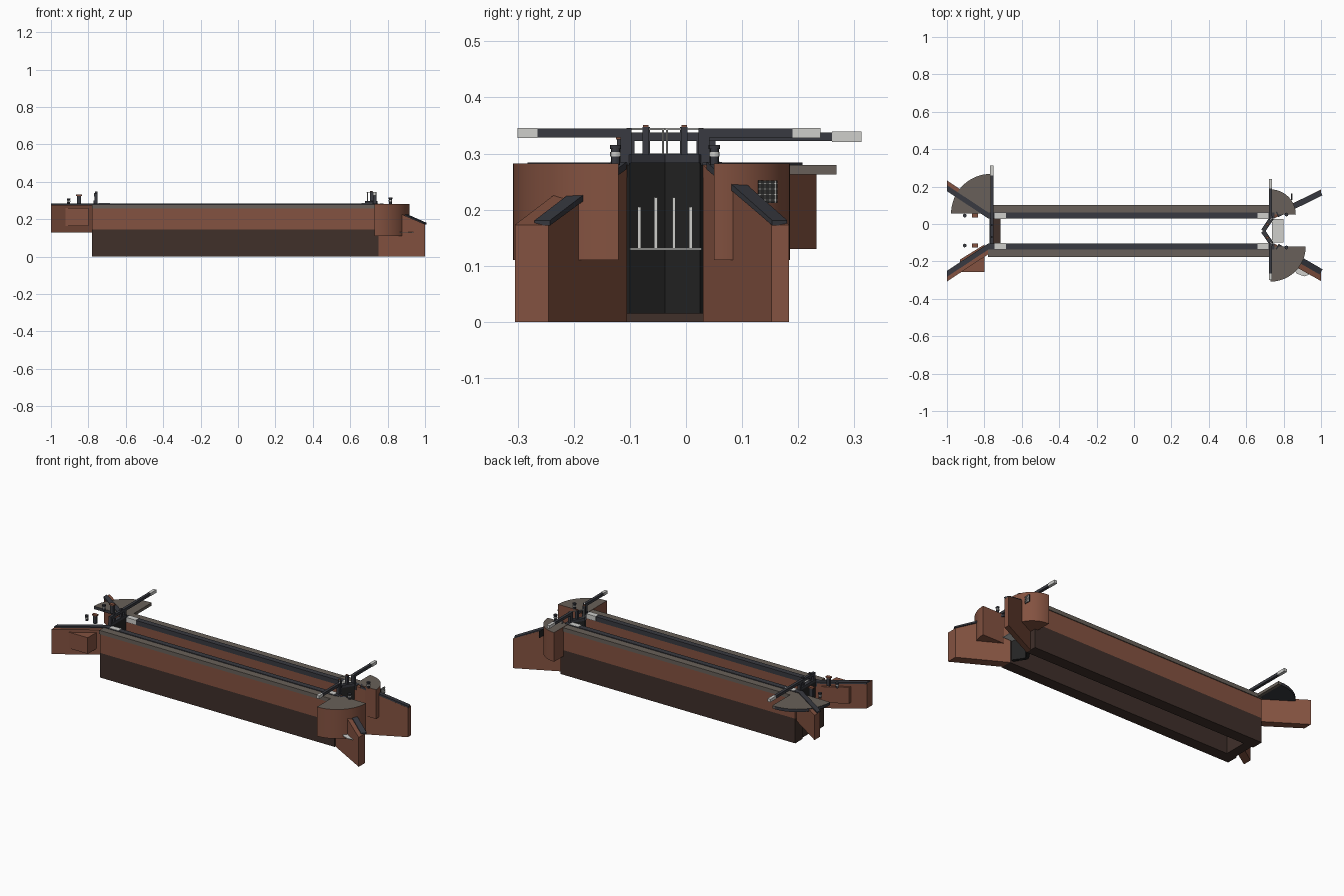
import bpy, bmesh, math
from mathutils import Vector

cube = bpy.data.objects.get("Cube")
if cube:
    bpy.data.objects.remove(cube)


def material(name, r, g, b):
    m = bpy.data.materials.new(name)
    m.use_nodes = True
    m.diffuse_color = (r, g, b, 1)
    m.node_tree.nodes["Principled BSDF"].inputs["Base Color"].default_value = (r, g, b, 1)
    return m


BRICK = material("red brick", .23, .085, .052)
WET = material("wet dark brick", .05, .029, .023)
STONE = material("grey brown paving", .14, .118, .1)
COPING = material("charcoal coping", .04, .042, .052)
TIMBER = material("black gate timber", .017, .017, .017)
WHITE = material("white paint", .62, .62, .6)
MID = -.0375          # centre line of the channel
HALF = .0675          # half width of the channel


def prism(name, outline, z0, tops, mat, top_mat=None):
    """Upright prism; tops is one height or one height per corner."""
    if not isinstance(tops, (list, tuple)):
        tops = [tops] * len(outline)
    if not isinstance(z0, (list, tuple)):
        z0 = [z0] * len(outline)
    bm = bmesh.new()
    low = [bm.verts.new((x, y, z)) for (x, y), z in zip(outline, z0)]
    high = [bm.verts.new((x, y, z)) for (x, y), z in zip(outline, tops)]
    bm.faces.new(low)
    top = bm.faces.new(high)
    for i in range(len(low)):
        j = (i + 1) % len(low)
        bm.faces.new((low[i], low[j], high[j], high[i]))
    bmesh.ops.recalc_face_normals(bm, faces=bm.faces)
    me = bpy.data.meshes.new(name)
    me.materials.append(mat)
    if top_mat:
        me.materials.append(top_mat)
        top.material_index = 1
    bm.to_mesh(me)
    bm.free()
    ob = bpy.data.objects.new(name, me)
    bpy.context.collection.objects.link(ob)
    return ob


def box(name, x0, x1, y0, y1, z0, z1, mat):
    return prism(name, [(x0, y0), (x1, y0), (x1, y1), (x0, y1)], z0, z1, mat)


def strip(name, a, b, width, z0, z1, mat):
    """Straight bar of given width between two plan points."""
    a, b = Vector(a), Vector(b)
    d = (b - a).normalized()
    n = Vector((-d.y, d.x)) * width / 2
    return prism(name, [tuple(p) for p in (a - n, b - n, b + n, a + n)], z0, z1, mat)


def quadrant(name, cx, cy, r, sx, sy, z0, z1, mat):
    arc = [(cx + sx * r * math.cos(t * math.pi / 32), cy + sy * r * math.sin(t * math.pi / 32))
           for t in range(17)]
    ob = prism(name, [(cx, cy)] + arc, z0, z1, mat, STONE)
    smooth(ob)


def smooth(ob):
    bpy.ops.object.select_all(action="DESELECT")
    ob.select_set(True)
    bpy.context.view_layer.objects.active = ob
    bpy.ops.object.shade_smooth_by_angle(angle=math.radians(30))


def post(name, x, y, r, z0, z1, mat):
    pts = [(x + r * math.cos(k * math.pi / 6), y + r * math.sin(k * math.pi / 6)) for k in range(12)]
    smooth(prism(name, pts, z0, z1, mat))


def bollard(x, y, height):
    post("bollard", x, y, .008, .28, .28 + height, COPING)
    post("bollard_band", x, y, .0095, .272 + height * .7, .276 + height * .8, WHITE)
    post("bollard_cap", x, y, .01, .275 + height, .282 + height, COPING)


for s, side in ((-1, "front"), (1, "back")):
    def Y(d):
        return MID + s * d

    # Chamber walls, paving and coping
    x0, x1 = -.78, .75
    box(side + "_lower_wall", x0, x1, Y(HALF), Y(.135), 0, .145, WET)
    box(side + "_upper_wall", x0, x1, Y(HALF), Y(.135), .145, .257, BRICK)
    box(side + "_paving", x0, .73, Y(.09), Y(.14), .257, .28, STONE)
    box(side + "_coping", x0, x1, Y(HALF - .001), Y(.098), .257, .284, COPING)
    for cx in (-.715, .69):
        box(side + "_hollow_quoin", cx - .03, cx + .03, Y(HALF - .003), Y(.097), .26, .286, WHITE)

    # Upstream wing walls
    prism(side + "_upper_wing", [(x0, Y(HALF)), (-1, Y(.217)), (-1, Y(.27)), (x0, Y(.125))],
          .13, .276, BRICK)
    prism(side + "_upper_wing_cap", [(x0, Y(HALF)), (-1, Y(.213)), (-1, Y(.245)), (x0, Y(.1))],
          .274, .284, COPING)

    # Mitre gate leaf with balance beam, railing and paddle gear
    hinge, tip = Vector((.735, Y(HALF))), Vector((.69, Y(.001)))
    strip(side + "_gate_leaf", hinge, tip, .018, .015, .283, TIMBER)
    strip(side + "_gate_top_rail", hinge, tip, .024, .283, .298, COPING)
    strip(side + "_gate_handrail", hinge, tip, .004, .342, .346, WHITE)
    for t in (.06, .96):
        p = hinge.lerp(tip, t)
        post(side + "_rail_post", p.x, p.y, .002, .295, .345, WHITE)
    p = hinge.lerp(tip, .5)
    box(side + "_paddle_post", p.x - .008, p.x + .008, p.y - .006, p.y + .006, .29, .347, COPING)
    box(side + "_paddle_cap", p.x - .006, p.x + .006, p.y - .005, p.y + .005, .347, .351, BRICK)
    end = .263 if s < 0 else .277
    wide = .227
    box(side + "_heel_post", .722, .74, Y(.06), Y(.079), .28, .345, COPING)
    box(side + "_balance_beam", .722, .738, Y(.06), Y(wide), .329, .345, COPING)
    box(side + "_beam_end", .721, .739, Y(wide), Y(end), .328, .346, WHITE)
    bollard(.815, Y(.088), .033)

    # Water jets leaking through the leaf
    for d, top in ((.015, .222), (.045, .205)):
        q = tip.lerp(hinge, d / HALF)
        box(side + "_leak_jet", q.x + .011, q.x + .015, q.y - .0025, q.y + .0025, .13, top, WHITE)

# Downstream wing walls, sloping down to the tail
front = [(.75, -.105), (1, -.245), (1, -.305), (.75, -.165)]
back = [(.75, .03), (1, .152), (1, .184), (.75, .062)]
for name, plan in (("front", front), ("back", back)):
    prism(name + "_lower_wing", plan, 0, [.28, .173, .173, .28], BRICK)
strip("front_lower_wing_cap", (.765, -.12), (1, -.256), .032,
      [.272, .172, .172, .272], [.285, .181, .181, .285], COPING)
strip("back_lower_wing_cap", (.765, .05), (1, .167), .03,
      [.272, .172, .172, .272], [.285, .181, .181, .285], COPING)

# Rounded platforms for the balance beams
quadrant("front_lower_quadrant", .73, -.12, .188, 1, -1, .11, .282, BRICK)
quadrant("back_lower_quadrant", .73, .05, .135, 1, 1, .11, .282, BRICK)
quadrant("back_upper_quadrant", -.765, .055, .213, -1, 1, .263, .28, COPING)
box("quadrant_rim", -.767, -.75, .05, .268, .263, .28, STONE)

# Culvert chamber beside the upstream wing
prism("culvert_box", [(-.93, -.19), (-.93, -.256), (-.8, -.256), (-.8, -.11)], .165, .26, BRICK)

# Upstream gate, sill and long balance beam
box("upper_sill", -.77, -.715, MID - HALF, MID + HALF, 0, .14, WET)
box("upper_gate", -.77, -.752, MID - HALF, MID + HALF, .13, .29, TIMBER)
box("upper_gate_rail", -.772, -.75, MID - HALF, MID + HALF, .285, .3, COPING)
for y in (-.1, .027):
    box("upper_gate_post", -.768, -.752, y - .008, y + .008, .285, .338, COPING)
box("upper_balance_beam", -.768, -.752, -.108, .26, .322, .338, COPING)
box("upper_beam_end", -.769, -.751, .26, .313, .321, .339, WHITE)
for y in (-.07, -.005):
    box("upper_paddle_post", -.764, -.752, y - .006, y + .006, .29, .347, COPING)

# Ground paddle gear and bollards upstream
for y in (-.115, .045):
    box("ground_paddle", -.86, -.84, y - .008, y + .008, .278, .325, COPING)
    box("ground_paddle_cap", -.865, -.835, y - .01, y + .01, .325, .332, BRICK)
    bollard(-.905, y, .03)

# Foam below the gates and at the culvert outlet
box("gate_foam", .738, .8, -.1, .028, .128, .132, WHITE)
box("culvert_mouth", .878, .9, -.2, -.186, .125, .167, COPING)
prism("culvert_foam", [(.84, -.215), (.87, -.265), (.91, -.28), (.94, -.27), (.94, -.24)],
      .129, .133, WHITE)

# Small grating on the rear quadrant
box("grating_plate", .84, .844, .128, .163, .212, .252, TIMBER)
for k in range(4):
    y, z = .132 + k * .009, .217 + k * .01
    box("grating_bar", .844, .847, y - .001, y + .001, .212, .252, WHITE)
    box("grating_bar", .844, .847, .128, .163, z - .001, z + .001, WHITE)
